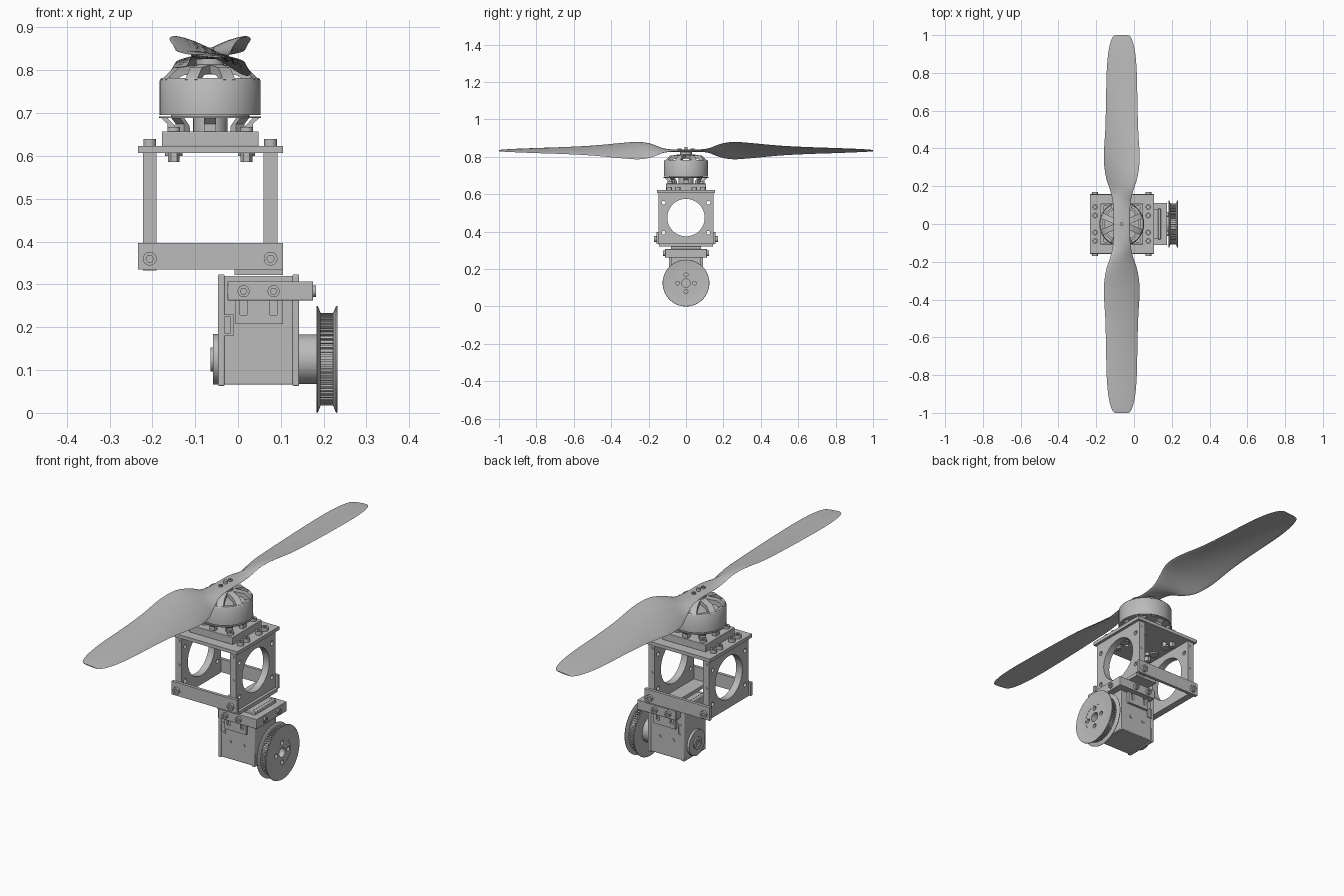
import bpy, bmesh
from math import sin, cos, pi, radians

cube = bpy.data.objects.get("Cube")
if cube:
    bpy.data.objects.remove(cube, do_unlink=True)

grey = bpy.data.materials.new("plain_grey")
grey.use_nodes = True
grey.diffuse_color = (0.5, 0.5, 0.5, 1)
grey.node_tree.nodes["Principled BSDF"].inputs["Base Color"].default_value = (0.5, 0.5, 0.5, 1)

CX = -0.065      # vertical motor axis
PZ = 0.125       # height of the pulley axis


def finish(name, bm, bevel=0):
    """Turn a bmesh into a shaded object."""
    bmesh.ops.remove_doubles(bm, verts=bm.verts, dist=1e-5)
    bmesh.ops.recalc_face_normals(bm, faces=bm.faces)
    mesh = bpy.data.meshes.new(name)
    bm.to_mesh(mesh)
    bm.free()
    ob = bpy.data.objects.new(name, mesh)
    mesh.materials.append(grey)
    bpy.context.scene.collection.objects.link(ob)
    if bevel:
        mod = ob.modifiers.new("bevel", "BEVEL")
        mod.width, mod.segments = bevel, 2
    bpy.ops.object.select_all(action="DESELECT")
    ob.select_set(True)
    bpy.context.view_layer.objects.active = ob
    bpy.ops.object.shade_smooth_by_angle(angle=radians(35))
    return ob


def place(axis, u, v, w):
    return {"x": (w, u, v), "y": (u, w, v), "z": (u, v, w)}[axis]


def ring(u, v, r, n=24):
    return [(u + r * cos(2 * pi * i / n), v + r * sin(2 * pi * i / n)) for i in range(n)]


def rect(u0, u1, v0, v1):
    return [(u0, v0), (u1, v0), (u1, v1), (u0, v1)]


def extrude(name, axis, lo, hi, outline, holes=(), bevel=0):
    """Extrude an outline with holes along an axis."""
    curve = bpy.data.curves.new(name, "CURVE")
    curve.dimensions, curve.fill_mode = "2D", "BOTH"
    curve.extrude = (hi - lo) / 2
    for loop in [outline, *holes]:
        sp = curve.splines.new("POLY")
        sp.points.add(len(loop) - 1)
        for p, (u, v) in zip(sp.points, loop):
            p.co = (u, v, 0, 1)
        sp.use_cyclic_u = True
    tmp = bpy.data.objects.new("tmp", curve)
    bpy.context.scene.collection.objects.link(tmp)
    deps = bpy.context.evaluated_depsgraph_get()
    mesh = bpy.data.meshes.new_from_object(tmp.evaluated_get(deps))
    bpy.data.objects.remove(tmp)
    bm = bmesh.new()
    bm.from_mesh(mesh)
    bpy.data.meshes.remove(mesh)
    for vert in bm.verts:
        vert.co = place(axis, vert.co.x, vert.co.y, vert.co.z + (lo + hi) / 2)
    return finish(name, bm, bevel)


def box(name, x, y, z, bevel=0):
    return extrude(name, "z", *z, rect(*x, *y), bevel=bevel)


def lathe(name, axis, u, v, profile, n=64):
    """Revolve a closed (radius, along) profile."""
    bm = bmesh.new()
    loops = [[bm.verts.new(place(axis, u + r * cos(2 * pi * i / n), v + r * sin(2 * pi * i / n), w))
              for r, w in profile] for i in range(n)]
    for i in range(n):
        a, b = loops[i], loops[(i + 1) % n]
        for j in range(len(profile)):
            k = (j + 1) % len(profile)
            bm.faces.new((a[j], a[k], b[k], b[j]))
    return finish(name, bm)


def bolt(name, axis, u, v, lo, hi, r, outward=1):
    """Socket cap screw: a solid base and a head with a hexagonal recess."""
    mid = (lo + hi) / 2
    a, b = ((lo, mid), (mid, hi)) if outward > 0 else ((mid, hi), (lo, mid))
    extrude(name + "_base", axis, *a, ring(u, v, r))
    extrude(name + "_head", axis, *b, ring(u, v, r), [ring(u, v, r * 0.55, 6)])


def radial(name, count, profile, width, phase=0.0):
    """Flat spokes standing around the motor axis."""
    bm = bmesh.new()
    for i in range(count):
        a = 2 * pi * i / count + phase
        sides = [[bm.verts.new((CX + r * cos(a) - s * sin(a), r * sin(a) + s * cos(a), z))
                  for r, z in profile] for s in (-width / 2, width / 2)]
        bm.faces.new(sides[0])
        bm.faces.new(sides[1])
        for j in range(len(profile)):
            k = (j + 1) % len(profile)
            bm.faces.new((sides[0][j], sides[0][k], sides[1][k], sides[1][j]))
    return finish(name, bm)


# Propeller: radius, half chord, half rise, camber
stations = [(0, .043, 0, 0), (.06, .044, .001, 0), (.12, .048, .01, .002), (.18, .062, .034, .008),
            (.25, .084, .046, .012), (.35, .095, .04, .012), (.5, .087, .026, .01),
            (.65, .083, .018, .008), (.8, .08, .013, .006), (.9, .072, .009, .005),
            (.96, .06, .006, .003), (.99, .047, .004, .001), (1, .034, .003, 0)]
rows = []
for i in range(len(stations) - 1):
    p = [stations[max(0, min(len(stations) - 1, i + d))] for d in (-1, 0, 1, 2)]
    for t in (0, .25, .5, .75):
        rows.append([b + t / 2 * (c - a + t * (2 * a - 5 * b + 4 * c - d + t * (3 * b - a - 3 * c + d)))
                     for a, b, c, d in zip(*p)])
rows.append(stations[-1])
bm = bmesh.new()
loops, N = [], 24
for sign, part in ((-1, rows[:0:-1]), (1, rows)):
    for r, chord, rise, camber in part:
        thick = .007 - .005 * r
        loop = []
        for k in range(N):
            s, h = cos(2 * pi * k / N), sin(2 * pi * k / N)
            loop.append(bm.verts.new((CX + chord * s, sign * r,
                                      .833 + sign * rise * s + camber * (1 - s * s) + thick * h)))
        loops.append(loop)
for a, b in zip(loops, loops[1:]):
    for k in range(N):
        bm.faces.new((a[k], a[(k + 1) % N], b[(k + 1) % N], b[k]))
bm.faces.new(loops[0])
bm.faces.new(loops[-1])
finish("propeller", bm)
extrude("propeller_shaft", "z", .8, .853, ring(CX, 0, .009))
for y in (-.035, .035):
    bolt("propeller_screw", "z", CX, y, .835, .845, .01)

# Motor
lathe("motor_bell", "z", CX, 0, [(.118, .696), (.118, .776), (.114, .782), (.1, .782), (.1, .696)])
lathe("bell_rim", "z", CX, 0, [(.119, .688), (.119, .692), (.09, .692), (.09, .688)])
radial("bell_spokes", 8, [(.117, .778), (.086, .806), (.02, .815), (.02, .795), (.075, .788), (.1, .772)], .03, pi / 8)
extrude("bell_hub", "z", .79, .826, ring(CX, 0, .033))
extrude("stator", "z", .69, .77, ring(CX, 0, .092, 36))
radial("motor_base_arms", 8, [(.115, .689), (.1, .689), (.082, .67), (.08, .657), (.1, .657), (.1, .675)], .028)
extrude("motor_base_core", "z", .655, .69, ring(CX, 0, .04))

# Motor mount and upper plate
box("motor_mount", (CX - .113, CX + .113), (-.108, .108), (.622, .657), .002)
mount_holes = [ring(CX + a, b, .012) for a in (-.06, .06) for b in (-.06, .06)]
extrude("top_plate", "z", .607, .623, rect(-.234, .105, -.156, .156), mount_holes)
for x in (CX - .085, CX + .085):
    for y in (-.085, .085):
        bolt("mount_screw", "z", x, y, .655, .668, .015)
        extrude("mount_nut", "z", .586, .608, ring(x, y, .014, 6))
    for y in (-.04, .04):
        extrude("mount_stud", "z", .6, .608, ring(x, y, .02))

# Side frames with a round window, bolted to the plate and bars
for x in (-.206, .076):
    holes = [ring(0, .475, .1, 64)]
    holes += [ring(a, b, .01, 16) for a in (-.12, .12) for b in (.395, .555)]
    extrude("side_frame", "x", x - .016, x + .016, rect(-.146, .146, .332, .607), holes)
    for y in (-.09, -.045, .045, .09):
        bolt("plate_screw", "z", x, y, .622, .64, .015)
    for s in (-1, 1):
        lo, hi = sorted((s * .158, s * .17))
        bolt("bar_screw", "y", x, .36, lo, hi, .016, s)
        for z in (.475, .588):
            lo, hi = sorted((s * .145, s * .148))
            extrude("frame_edge_plug", "y", lo, hi, ring(x, z, .007, 16))

# Lower cross bars and servo plate
for s in (-1, 1):
    lo, hi = sorted((s * .145, s * .159))
    extrude("cross_bar", "y", lo, hi, rect(-.234, .105, .335, .397))
box("servo_plate", (-.008, .105), (-.144, .144), (.322, .338))

# Servo gearbox, with end covers and bracket
box("servo_body", (-.04, .136), (-.078, .078), (.066, .32), .003)
for x in (-.047, .127):
    box("servo_end_cover", (x, x + .016), (-.081, .081), (.063, .323), .003)
box("servo_bracket", (-.025, .175), (-.112, .112), (.262, .307), .002)
for s in (-1, 1):
    lo, hi = sorted((s * .076, s * .09))
    slots = [rect(a - .008, a + .008, .228, .262) for a in (.013, .083)]
    extrude("slotted_plate", "y", lo, hi, rect(-.007, .105, .208, .266), slots)
    for x in (.013, .083):
        lo, hi = sorted((s * .111, s * .123))
        bolt("bracket_screw", "y", x, .284, lo, hi, .014, s)
        lo, hi = sorted((s * .077, s * .081))
        extrude("body_screw", "y", lo, hi, ring(x, .148, .008, 16))
    lo, hi = sorted((s * .077, s * .082))
    extrude("connector_frame", "y", lo, hi, rect(-.037, -.011, .18, .23), [rect(-.032, -.018, .186, .224)])
for y in (-.05, .05):
    bolt("bracket_end_screw", "x", y, .284, .174, .182, .013)
extrude("rear_boss", "x", -.058, -.04, ring(0, PZ, .059, 48))
extrude("rear_boss_cap", "x", -.064, -.057, ring(0, PZ, .028, 32), [ring(0, PZ, .014)])
extrude("output_boss", "x", .14, .188, ring(0, PZ, .058, 48))

# Toothed belt pulley
teeth = []
for i in range(60):
    for f, r in ((0, .108), (.5, .108), (.5, .1), (1, .1)):
        a = 2 * pi * (i + f) / 60
        teeth.append((r * cos(a), PZ + r * sin(a)))
bores = [ring(0, PZ, .022, 32)]
bores += [ring(.045 * cos(k * pi / 2), PZ + .045 * sin(k * pi / 2), .01, 16) for k in range(4)]
extrude("pulley_teeth", "x", .188, .229, teeth, bores)
for face, d in ((.183, 1), (.232, -1)):
    lathe("pulley_flange", "x", 0, PZ, [(.06, face + d * .002), (.108, face + d * .002), (.118, face), (.124, face),
                                        (.125, face + d * .003), (.108, face + d * .01), (.06, face + d * .01)])
